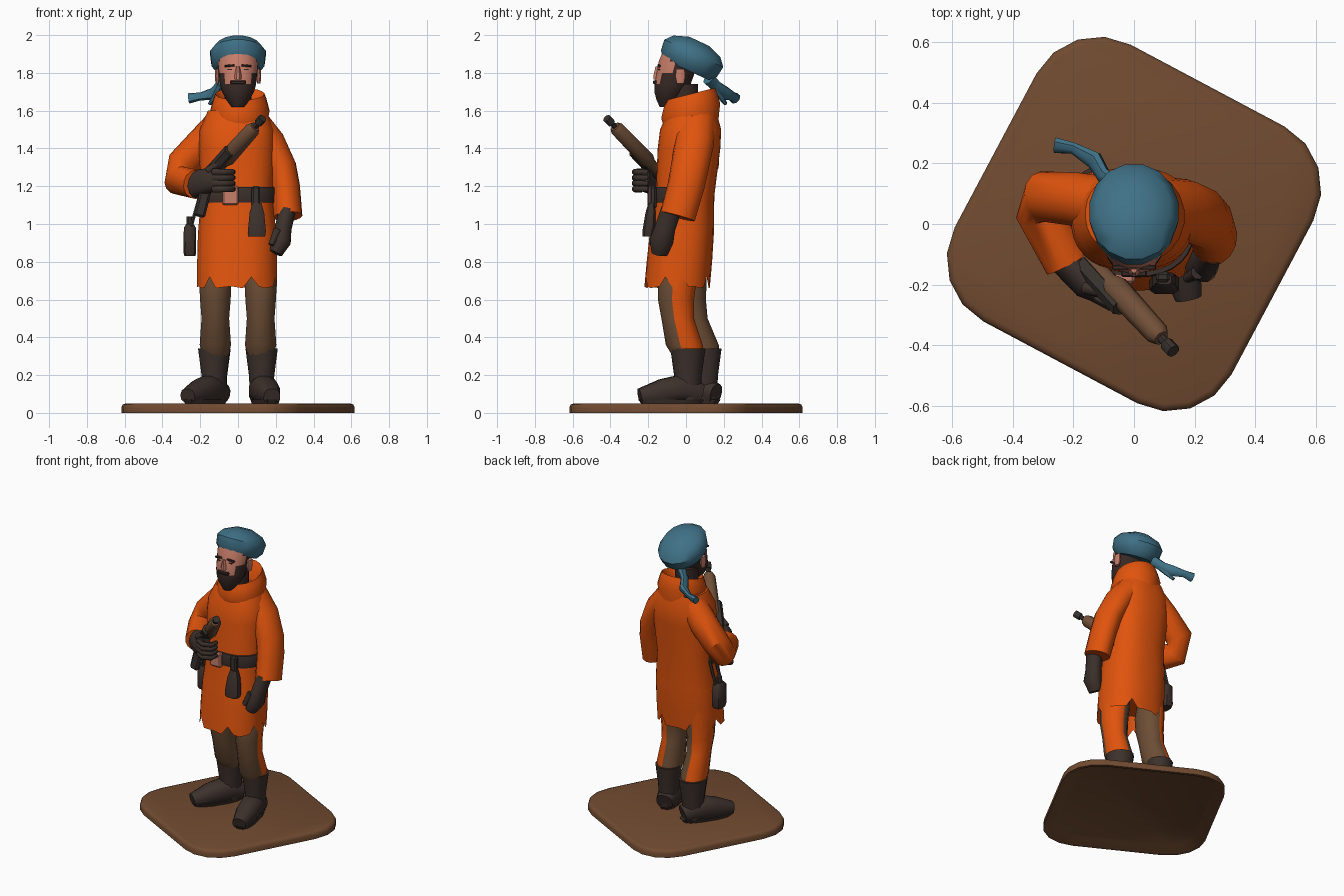
import bpy, bmesh
from math import sin, cos, pi, radians, copysign
from mathutils import Vector, Matrix

cube = bpy.data.objects.get("Cube")
if cube:
    bpy.data.objects.remove(cube, do_unlink=True)


def material(name, *rgb):
    m = bpy.data.materials.new(name)
    m.use_nodes = True
    m.diffuse_color = (*rgb, 1)
    m.node_tree.nodes["Principled BSDF"].inputs["Base Color"].default_value = (*rgb, 1)
    return m


ORANGE = material("orange cloth", .75, .088, .004)
BLUE = material("blue cloth", .05, .165, .24)
EARTH = material("brown earth", .165, .07, .03)
TROUSER = material("brown trousers", .15, .075, .036)
LEATHER = material("dark leather", .045, .03, .025)
HAIR = material("dark hair", .04, .023, .019)
SKIN = material("skin", .58, .21, .145)
WOOD = material("rifle wood", .165, .08, .04)
METAL = material("dark metal", .04, .032, .028)


def finish(name, bm, materials, rule=None, angle=45):
    """Turn a bmesh into an object, colouring its faces by an optional rule."""
    bmesh.ops.recalc_face_normals(bm, faces=bm.faces)
    bm.normal_update()
    for face in bm.faces:
        face.smooth = True
        if rule:
            face.material_index = rule(face.calc_center_median(), face.normal)
    mesh = bpy.data.meshes.new(name)
    bm.to_mesh(mesh)
    bm.free()
    mesh.set_sharp_from_angle(angle=radians(angle))
    for m in materials:
        mesh.materials.append(m)
    bpy.context.collection.objects.link(bpy.data.objects.new(name, mesh))


def ellipse(angle, power):
    """Point on a unit superellipse."""
    return [copysign(abs(w) ** (2 / power), w) for w in (cos(angle), sin(angle))]


def tube(name, path, radii, *materials, ratio=1, sides=12, power=2, flat=False,
         across=(1, 0, 0), edit=None, rule=None, place=None):
    """Skin oval rings along a path; two radii are blended from end to end."""
    bm = bmesh.new()
    points = [Vector(p) for p in path]
    last = len(points) - 1
    if len(radii) == 2:
        start, end = radii
        radii = [start + (end - start) * i / last for i in range(last + 1)]
    u = Vector(across)
    loops = []
    for i, (point, radius) in enumerate(zip(points, radii)):
        along = Vector((0, 0, 1)) if flat else points[min(i + 1, last)] - points[max(i - 1, 0)]
        along.normalize()
        u = (u - along * u.dot(along)).normalized()
        v = along.cross(u) * ratio
        loop = []
        for k in range(sides):
            c, s = ellipse(2 * pi * (k + .5) / sides, power)
            co = point + (u * c + v * s) * radius
            if edit:
                edit(co, i, k)
            loop.append(bm.verts.new(co))
        loops.append(loop)
    for low, high in zip(loops, loops[1:]):
        for k in range(sides):
            j = (k + 1) % sides
            bm.faces.new((low[k], low[j], high[j], high[k]))
    bm.faces.new(loops[0])
    bm.faces.new(loops[-1])
    if place:
        bm.transform(place)
    finish(name, bm, materials, rule)


def column(name, x, y, profile, *materials, lean=0, **options):
    """Stack horizontal rings of (height, radius), leaning back with height."""
    base = profile[0][0]
    path = [(x, y + lean * (z - base), z) for z, r in profile]
    tube(name, path, [r for z, r in profile], *materials, flat=True, **options)


def box(name, centre, size, mat, tilt=0):
    """Bevelled box, tilted about the y axis."""
    bm = bmesh.new()
    bmesh.ops.create_cube(bm, size=1)
    bm.transform(Matrix.Diagonal((*size, 1)))
    bmesh.ops.bevel(bm, geom=bm.edges[:], offset=min(size) / 4, segments=1, affect='EDGES')
    bm.transform(Matrix.Translation(centre) @ Matrix.Rotation(radians(tilt), 4, 'Y'))
    finish(name, bm, [mat], angle=30)


# Ground slab: turned square with round corners, hollow underneath
bm = bmesh.new()
bmesh.ops.create_cube(bm, size=1)
bm.transform(Matrix.Translation((0, 0, .025)) @ Matrix.Diagonal((1.035, 1.035, .05, 1)))
upright = [e for e in bm.edges if abs(e.verts[0].co.z - e.verts[1].co.z) > .01]
bmesh.ops.bevel(bm, geom=upright, offset=.23, segments=4, profile=.5, affect='EDGES')
rim = [e for e in bm.edges if min(v.co.z for v in e.verts) > .04]
bmesh.ops.bevel(bm, geom=rim, offset=.022, segments=2, profile=.5, affect='EDGES')
under = [min(bm.faces, key=lambda f: f.calc_center_median().z)]
bmesh.ops.inset_region(bm, faces=under, thickness=.02)
bmesh.ops.inset_region(bm, faces=under, thickness=.05)
for v in under[0].verts:
    v.co.z = .03
bm.transform(Matrix.Rotation(radians(-28), 4, 'Z'))
finish("ground_slab", bm, [EARTH], angle=50)


def bend_knee(co, i, k):
    co.y -= .06 * sin(pi * (co.z - .3) / .6)


def flatten_sole(co, i, k):
    co.z = max(co.z, .06)


# Legs and boots: outer sides of the trousers are orange, the fronts brown
for side, label, y, turn in ((1, "left", .01, 12), (-1, "right", .1, -33)):
    def patch(centre, normal):
        return int(side * normal.x + normal.y / 3 > .4 and normal.y > -.3)

    column(label + "_trouser", side * .12, y,
           [(.3, .07), (.36, .085), (.5, .075), (.6, .083), (.7, .088), (.8, .08)],
           TROUSER, ORANGE, ratio=1.15, lean=-y, sides=14, edit=bend_knee, rule=patch)
    place = Matrix.Translation((side * .125, y, 0)) @ Matrix.Rotation(radians(turn), 4, 'Z')
    column(label + "_boot_shaft", 0, 0, [(.07, .06), (.2, .067), (.34, .085)],
           LEATHER, ratio=1.1, place=place)
    tube(label + "_boot_foot", [(0, .07, .1), (0, 0, .12), (0, -.06, .125), (0, -.14, .11), (0, -.26, .085)],
         [.055, .07, .074, .07, .045], LEATHER, power=2.3, edit=flatten_sole, place=place)
    column(label + "_boot_sole", 0, -.09, [(.048, .06), (.07, .066)], LEATHER,
           ratio=2.7, power=2.6, place=place)


# Coat with small notches in the hem, its second ring
def notch_hem(co, i, k):
    if i == 1:
        co.z += .06 if k % 5 == 0 else .005 * (k % 3)


column("coat", -.005, -.035,
       [(.8, .19), (.66, .212), (.8, .212), (.95, .208), (1.15, .19), (1.4, .203), (1.5, .198), (1.6, .155)],
       ORANGE, lean=.085, ratio=.82, sides=32, power=2.4, edit=notch_hem)


# Cowl collar, higher at the back, folding inwards at the top
def raise_back(co, i, k):
    if i:
        co.z += .25 * (co.y - .03)


column("collar", .01, .025,
       [(1.52, .145), (1.6, .158), (1.66, .142), (1.69, .13), (1.65, .1), (1.57, .08)],
       ORANGE, sides=20, edit=raise_back)

# Sleeves: right elbow bent across the body, left arm hanging
tube("right_sleeve", [(-.07, .06, 1.54), (-.18, .08, 1.43), (-.29, .09, 1.32), (-.31, .04, 1.23), (-.22, -.13, 1.21)],
     (.095, .078), ORANGE, sides=14)
tube("left_sleeve", [(.08, .05, 1.54), (.17, .045, 1.43), (.23, .02, 1.3), (.25, 0, 1.2), (.265, -.045, 1.04)],
     (.085, .076), ORANGE, ratio=1.25, sides=14)

# Gloves
tube("left_glove", [(.26, -.08, 1.07), (.24, -.11, .98), (.23, -.13, .91), (.2, -.14, .845)],
     [.045, .045, .052, .035], LEATHER, ratio=1.25)
tube("left_thumb", [(.21, -.16, .97), (.175, -.18, .89)], (.024, .015), LEATHER, sides=8)
tube("right_glove", [(-.23, -.12, 1.21), (-.16, -.2, 1.23), (-.09, -.23, 1.24)], (.05, .04),
     LEATHER, ratio=1.5)
for i in range(4):
    z = 1.185 + i * .03
    tube("right_finger", [(-.13, -.24, z), (-.08, -.27, z), (-.03, -.25, z), (-.025, -.2, z)],
         (.02, .014), LEATHER, sides=8)
tube("right_thumb", [(-.16, -.21, 1.28), (-.09, -.23, 1.33)], (.023, .016), LEATHER, sides=8)

# Rifle held across the chest, its parts placed along one axis
butt, muzzle = Vector((-.2, -.06, 1.19)), Vector((.13, -.42, 1.56))


def on_rifle(*fractions, shift=(0, 0, 0)):
    return [butt.lerp(muzzle, f) + Vector(shift) for f in fractions]


tube("rifle_stock", on_rifle(0, .36, .42, .84, .88), [.025, .03, .045, .04, .027], WOOD, sides=8)
tube("rifle_receiver", on_rifle(.1, .48, shift=(0, -.04, .02)), (.036, .036), METAL, sides=6)
tube("rifle_barrel", on_rifle(.8, .98), (.015, .015), METAL, sides=8)
tube("rifle_muzzle", on_rifle(.93, 1), (.023, .023), METAL, sides=8)
box("rifle_magazine", (-.185, -.18, 1.12), (.06, .045, .17), METAL, tilt=14)

# Belt across the front with its buckle
arc = []
for k in range(17):
    c, s = ellipse(pi + pi * (k - .5) / 15, 2.4)
    arc.append((.197 * c - .005, .166 * s, 1.155))
tube("belt", arc, (.042, .042), LEATHER, ratio=.28, sides=8, power=5, across=(0, 0, 1))
box("belt_buckle", (-.04, -.18, 1.15), (.085, .035, .1), SKIN)

# Pouch on the left, flask on the right
box("pouch_strap", (.095, -.175, 1.14), (.045, .035, .12), METAL)
column("pouch", .1, -.2, [(.935, .045), (.96, .05), (1.06, .04), (1.11, .025)], LEATHER,
       ratio=.7, lean=.1, sides=8, power=4)
column("flask", -.255, 0, [(.83, .03), (.85, .035), (.98, .033), (1, .02)], LEATHER,
       ratio=1.5, sides=10, power=3)
column("flask_cap", -.255, 0, [(.99, .018), (1.04, .018)], METAL, sides=8)
for y in (-.03, .03):
    tube("flask_strap", [(-.25, y, .98), (-.205, y, 1.14)], (.01, .01), METAL, sides=6)


# Head: bearded jaw, bare face, hair behind
def hair_behind(centre, normal):
    return int(centre.y > -.05)


def hair_or_beard(centre, normal):
    cheek = centre.z < 1.8 and abs(centre.x) > .07
    return int(centre.z < 1.74 or cheek or centre.y > -.065)


column("neck", 0, -.01, [(1.52, .075), (1.74, .075)], SKIN, HAIR, rule=hair_behind)
column("head", 0, -.105,
       [(1.62, .035), (1.66, .064), (1.7, .086), (1.74, .097), (1.8, .102), (1.86, .108), (1.92, .1)],
       SKIN, HAIR, lean=.28, sides=20, rule=hair_or_beard)
column("nose", 0, -.15, [(1.765, .02), (1.78, .021), (1.835, .01)], SKIN, ratio=1.2, sides=8)
box("moustache", (0, -.16, 1.75), (.085, .03, .02), HAIR)
for side in (-1, 1):
    box("eyebrow", (side * .045, -.143, 1.838), (.055, .016, .012), HAIR, tilt=side * 6)
    box("eye", (side * .042, -.143, 1.818), (.026, .009, .007), HAIR)
    column("ear", side * .11, -.03, [(1.745, .01), (1.78, .014), (1.82, .012)], SKIN, ratio=2, sides=8)

# Cap tilted back, with a knotted tail
column("cap", 0, 0, [(-.045, .115), (-.01, .143), (.05, .15), (.09, .12), (.12, .05)], BLUE,
       ratio=1.17, sides=16,
       place=Matrix.Translation((0, .02, 1.858)) @ Matrix.Rotation(radians(-25), 4, 'X'))
tube("cap_tail", [(-.05, .12, 1.77), (-.1, .16, 1.73), (-.13, .21, 1.69), (-.2, .25, 1.675), (-.26, .26, 1.665)],
     [.028, .023, .028, .018, .024], BLUE, ratio=1.3, sides=8)
tube("cap_tail_end", [(-.09, .14, 1.74), (-.12, .18, 1.68), (-.15, .21, 1.635)], (.024, .01), BLUE, sides=6)
